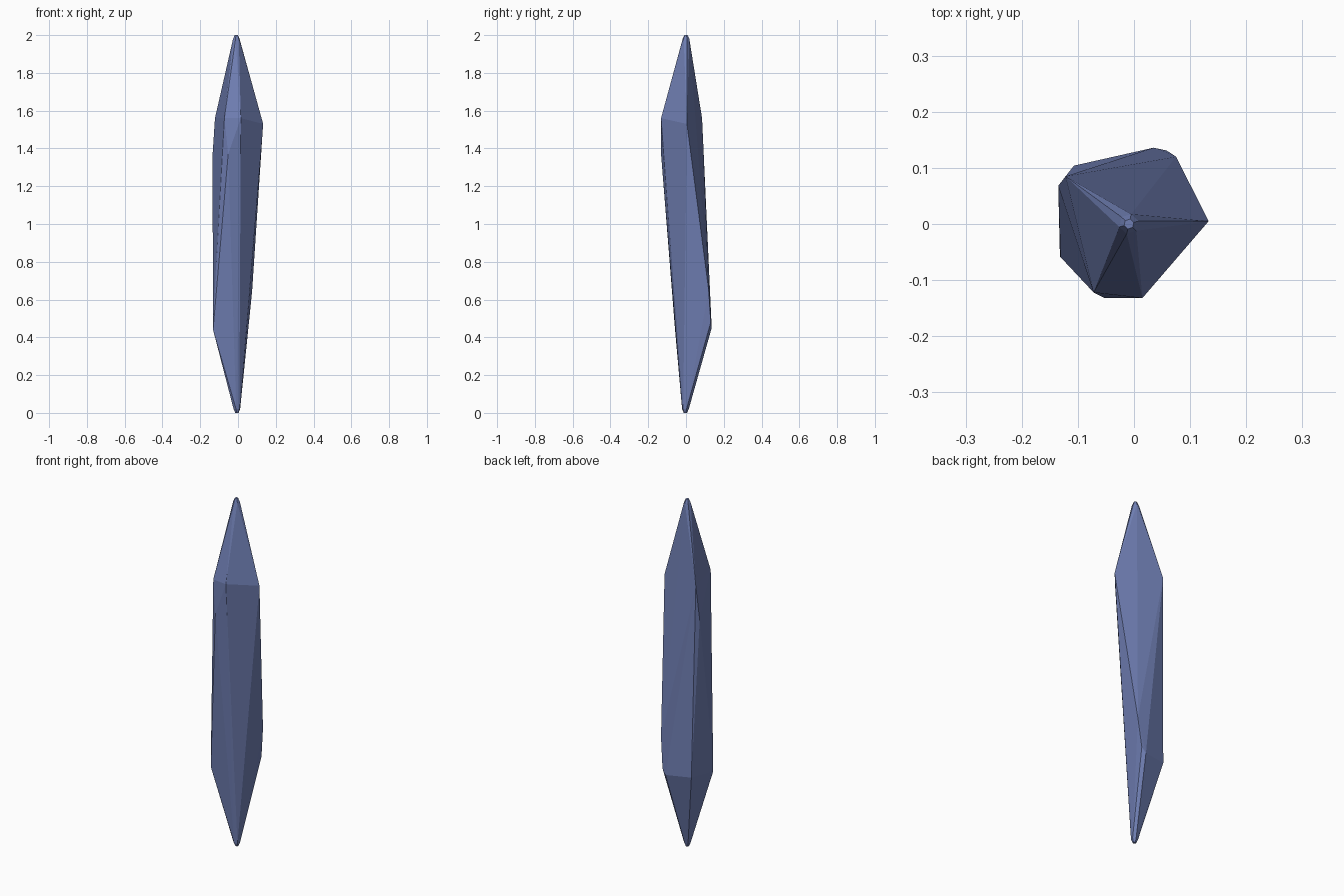
import bpy, bmesh
from math import cos, sin, tau

if "Cube" in bpy.data.objects:
    bpy.data.objects.remove(bpy.data.objects["Cube"])

# Shoulder corners: upper ring, then lower ring
upper = [(0.133, 0.005, 1.53), (0.015, -0.132, 1.56), (-0.072, -0.122, 1.56),
         (-0.052, -0.132, 1.37), (-0.122, 0.085, 1.56), (-0.135, 0.068, 1.36)]
lower = [(-0.132, -0.058, 0.44), (-0.131, -0.059, 0.52), (-0.107, 0.104, 0.46),
         (0.035, 0.136, 0.45), (0.058, 0.131, 0.48), (0.075, 0.12, 0.65)]


def tip(cx, cy, z, inward):
    """Small blunt end: a ring and a tiny flat cap."""
    pts = []
    for radius, dz in ((0.018, 0.02), (0.009, 0.0)):
        for i in range(6):
            a = tau * i / 6 + 0.3
            pts.append((cx + radius * cos(a), cy + radius * sin(a), z + inward * dz))
    return pts


# Crystal shard: convex hull of shoulders and blunt tips
bm = bmesh.new()
for p in upper + lower + tip(-0.009, 0.0, 2.0, -1) + tip(-0.006, -0.003, 0.0, 1):
    bm.verts.new(p)
res = bmesh.ops.convex_hull(bm, input=bm.verts[:])
loose = [v for v in bm.verts if not v.link_faces]
bmesh.ops.delete(bm, geom=loose, context='VERTS')
bmesh.ops.recalc_face_normals(bm, faces=bm.faces[:])
mesh = bpy.data.meshes.new("crystal_shard")
bm.to_mesh(mesh)
bm.free()
shard = bpy.data.objects.new("crystal_shard", mesh)
bpy.context.collection.objects.link(shard)

# Blue crystal colour
mat = bpy.data.materials.new("blue_crystal")
mat.diffuse_color = (0.16, 0.21, 0.45, 1)
mat.use_nodes = True
mat.node_tree.nodes["Principled BSDF"].inputs["Base Color"].default_value = mat.diffuse_color
mesh.materials.append(mat)
